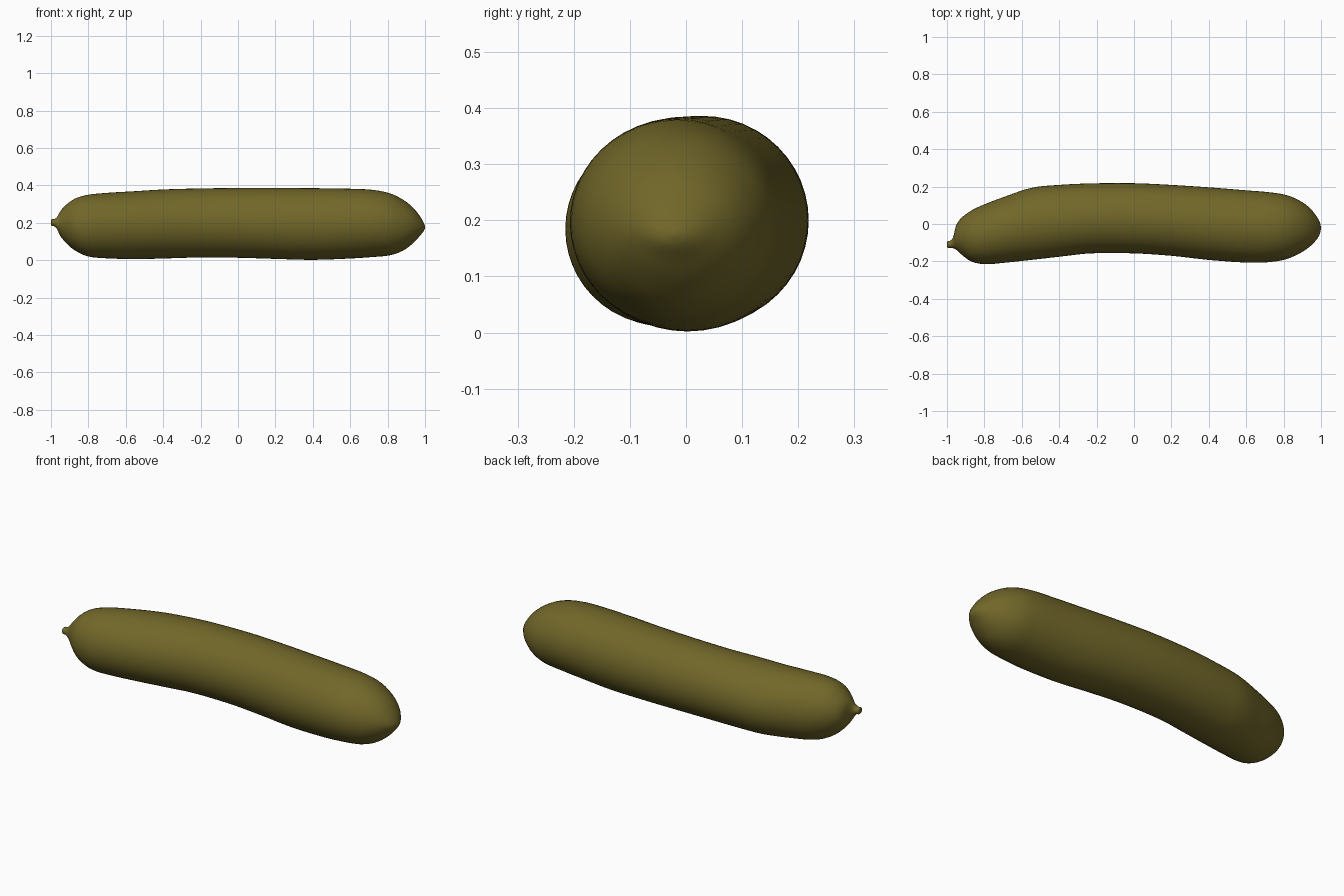
import bpy, bmesh, math

# Stations along the gourd: x, y low, y high, z low, z high
STATIONS = [
    (-1.000, -0.115, -0.107, 0.198, 0.206),
    (-0.996, -0.128, -0.092, 0.184, 0.220),
    (-0.980, -0.128, -0.088, 0.180, 0.221),
    (-0.967, -0.130, -0.070, 0.165, 0.232),
    (-0.950, -0.138, -0.005, 0.130, 0.262),
    (-0.920, -0.165, 0.035, 0.093, 0.295),
    (-0.870, -0.200, 0.072, 0.051, 0.330),
    (-0.800, -0.215, 0.105, 0.020, 0.350),
    (-0.700, -0.208, 0.143, 0.010, 0.360),
    (-0.550, -0.192, 0.193, 0.006, 0.369),
    (-0.400, -0.175, 0.209, 0.009, 0.378),
    (-0.230, -0.157, 0.217, 0.014, 0.383),
    (0.000, -0.157, 0.218, 0.013, 0.386),
    (0.200, -0.170, 0.209, 0.007, 0.386),
    (0.400, -0.192, 0.196, 0.002, 0.385),
    (0.600, -0.206, 0.180, 0.009, 0.382),
    (0.720, -0.204, 0.170, 0.017, 0.376),
    (0.810, -0.189, 0.156, 0.026, 0.358),
    (0.880, -0.160, 0.128, 0.050, 0.325),
    (0.935, -0.125, 0.090, 0.090, 0.282),
    (0.975, -0.085, 0.043, 0.133, 0.232),
    (0.993, -0.055, 0.010, 0.155, 0.200),
    (1.000, -0.024, -0.016, 0.172, 0.180),
]
SIDES, STEPS = 48, 5


def smooth_rows(pts):
    """Spline through the stations, spaced by chord length."""
    t = [0.0]
    for a, b in zip(pts, pts[1:]):
        t.append(t[-1] + math.dist(a, b) ** 0.75)
    n = len(pts)
    tangents = []
    for i in range(n):
        a, b = max(i - 1, 0), min(i + 1, n - 1)
        tangents.append([(q - p) / (t[b] - t[a]) for p, q in zip(pts[a], pts[b])])
    rows = []
    for i in range(n - 1):
        h = t[i + 1] - t[i]
        for k in range(STEPS):
            s = k / STEPS
            h00, h10 = 2*s**3 - 3*s*s + 1, s**3 - 2*s*s + s
            h01, h11 = 3*s*s - 2*s**3, s**3 - s*s
            rows.append([h00*p + h10*h*m + h01*q + h11*h*w for p, m, q, w in
                         zip(pts[i], tangents[i], pts[i + 1], tangents[i + 1])])
    rows.append(list(pts[-1]))
    return rows


# Loft the skin with the stem nub
bm = bmesh.new()
rings = []
for x, y0, y1, z0, z1 in smooth_rows(STATIONS):
    cy, cz, ry, rz = (y0 + y1) / 2, (z0 + z1) / 2, (y1 - y0) / 2, (z1 - z0) / 2
    rings.append([bm.verts.new((x, cy + ry * math.cos(a), cz + rz * math.sin(a)))
                  for a in (2 * math.pi * k / SIDES for k in range(SIDES))])
for r0, r1 in zip(rings, rings[1:]):
    for k in range(SIDES):
        j = (k + 1) % SIDES
        bm.faces.new((r0[k], r0[j], r1[j], r1[k]))
bm.faces.new(rings[0])
bm.faces.new(rings[-1])
bmesh.ops.recalc_face_normals(bm, faces=bm.faces)
for f in bm.faces:
    f.smooth = True
mesh = bpy.data.meshes.new("gourd_body")
bm.to_mesh(mesh)
bm.free()

# Single olive colour
olive = bpy.data.materials.new("olive_skin")
olive.diffuse_color = (0.165, 0.135, 0.022, 1)
mesh.materials.append(olive)
body = bpy.data.objects.new("gourd_body", mesh)
bpy.context.collection.objects.link(body)
